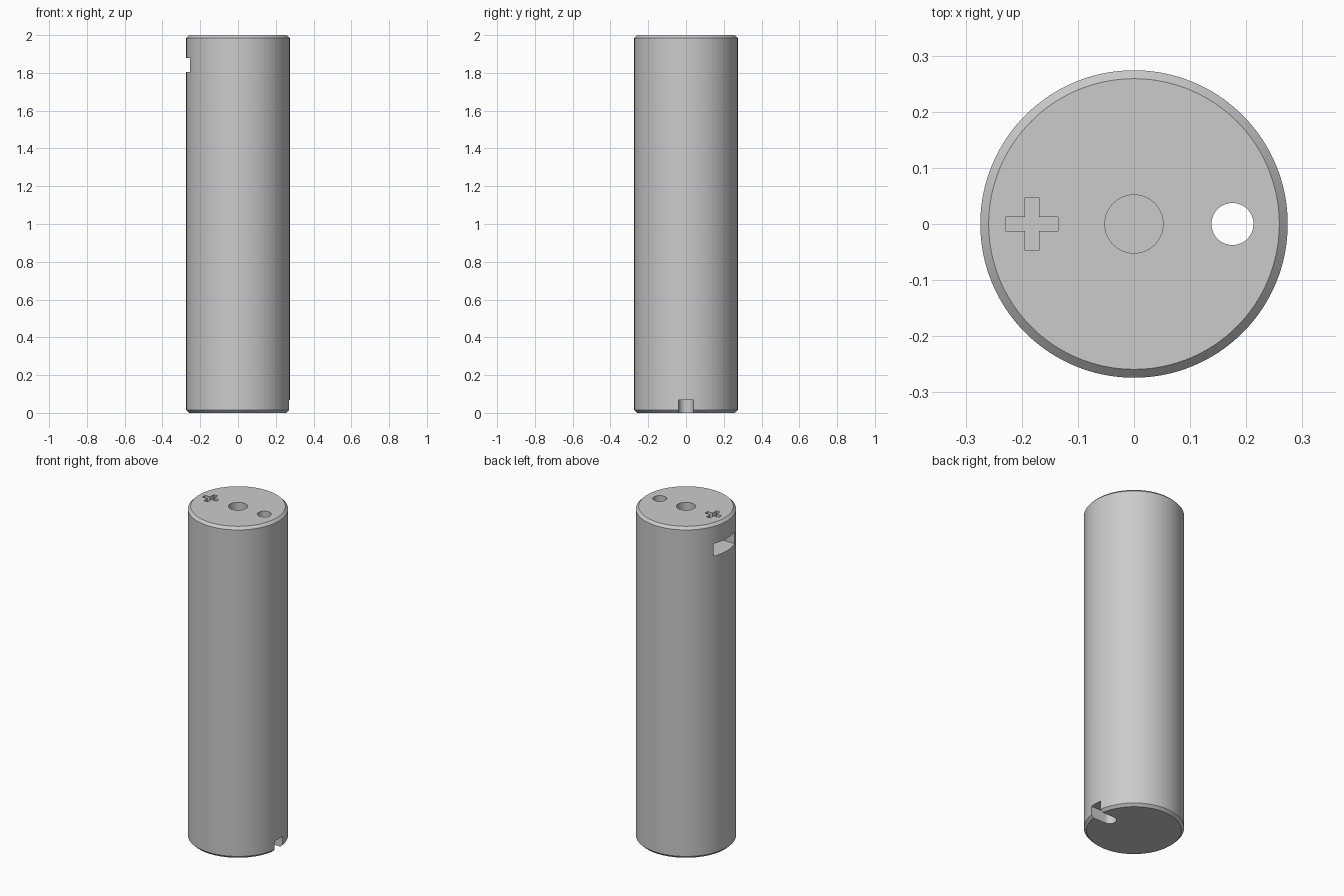
import bpy, bmesh, math

RADIUS, HEIGHT, CHAMFER = 0.274, 2.0, 0.015

cube = bpy.data.objects.get("Cube")
if cube:
    bpy.data.objects.remove(cube, do_unlink=True)

grey = bpy.data.materials.new("plain grey")
grey.use_nodes = True
grey.diffuse_color = (0.6, 0.6, 0.6, 1)
grey.node_tree.nodes["Principled BSDF"].inputs["Base Color"].default_value = (0.6, 0.6, 0.6, 1)


def arc(cx, r, start, end, n):
    """Points on an arc centred on the x axis, angles in degrees."""
    angles = [math.radians(start + (end - start) * i / n) for i in range(n + 1)]
    return [(cx + r * math.cos(a), r * math.sin(a)) for a in angles]


def circle(cx, r, n):
    return arc(cx, r, 0, 360, n)[:-1]


def prism(name, outline, z0, z1, chamfer=0):
    """Extrude a counter-clockwise outline from z0 to z1."""
    bm = bmesh.new()
    face = bm.faces.new([bm.verts.new((x, y, z0)) for x, y in outline])
    top = bmesh.ops.extrude_face_region(bm, geom=[face], use_keep_orig=True)
    verts = [v for v in top["geom"] if isinstance(v, bmesh.types.BMVert)]
    bmesh.ops.translate(bm, verts=verts, vec=(0, 0, z1 - z0))
    bmesh.ops.recalc_face_normals(bm, faces=bm.faces)
    if chamfer:
        rims = [e for e in bm.edges if abs(e.verts[0].co.z - e.verts[1].co.z) < 1e-5]
        bmesh.ops.bevel(bm, geom=rims, offset=chamfer, segments=1, affect='EDGES')
    mesh = bpy.data.meshes.new(name)
    bm.to_mesh(mesh)
    bm.free()
    mesh.materials.append(grey)
    obj = bpy.data.objects.new(name, mesh)
    bpy.context.collection.objects.link(obj)
    return obj


def rectangle(x0, x1, half_y):
    return [(x0, -half_y), (x1, -half_y), (x1, half_y), (x0, half_y)]


# Chamfered cylindrical body
body = prism("cylinder_body", circle(0, RADIUS, 128), 0, HEIGHT, CHAMFER)

# Plus mark outline
cx, arm, t = -0.182, 0.047, 0.0125
plus = []
for k in range(4):
    c, s = (1, 0, -1, 0)[k], (0, 1, 0, -1)[k]
    for x, y in ((arm, -t), (arm, t), (t, t)):
        plus.append((cx + x * c - y * s, x * s + y * c))

# Holes, mark, side pocket and foot slot
foot_slot = arc(0.1755, 0.0385, 90, 270, 24) + [(0.4, -0.0385), (0.4, 0.0385)]
cutters = [
    prism("centre_hole_cutter", circle(0, 0.052, 48), HEIGHT - 0.1, HEIGHT + 0.1),
    prism("through_hole_cutter", circle(0.1755, 0.0375, 48), -0.1, HEIGHT + 0.1),
    prism("plus_mark_cutter", plus, HEIGHT - 0.03, HEIGHT + 0.1),
    prism("side_pocket_cutter", rectangle(-0.4, -0.1, 0.1), 1.805, 1.88),
    prism("foot_slot_cutter", foot_slot, -0.1, 0.068),
]

bpy.ops.object.select_all(action='DESELECT')
body.select_set(True)
bpy.context.view_layer.objects.active = body
for cutter in cutters:
    cutter.hide_render = True
    mod = body.modifiers.new(cutter.name, 'BOOLEAN')
    mod.operation = 'DIFFERENCE'
    mod.solver = 'EXACT'
    mod.object = cutter
    bpy.ops.object.modifier_apply(modifier=mod.name)
    bpy.data.objects.remove(cutter, do_unlink=True)

bpy.ops.object.shade_smooth_by_angle(angle=math.radians(30))
